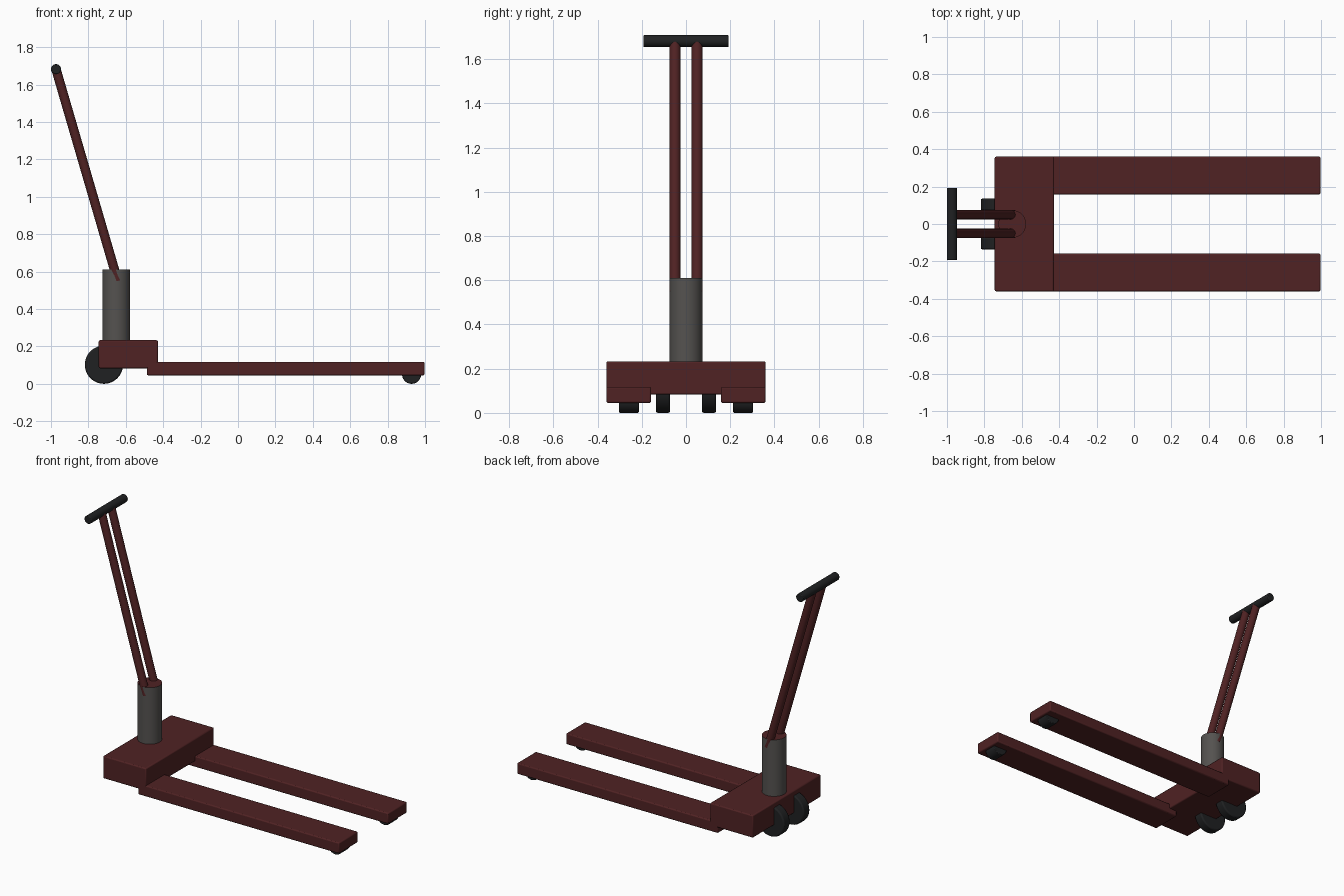
import bpy
import math
from mathutils import Vector

cube = bpy.data.objects.get("Cube")
if cube:
    bpy.data.objects.remove(cube, do_unlink=True)


def material(name, rgb):
    mat = bpy.data.materials.new(name)
    mat.use_nodes = True
    mat.diffuse_color = (*rgb, 1)
    mat.node_tree.nodes["Principled BSDF"].inputs["Base Color"].default_value = (*rgb, 1)
    return mat


RED = material("dark red paint", (0.08, 0.016, 0.017))
GREY = material("grey steel", (0.09, 0.085, 0.08))
BLACK = material("black rubber", (0.014, 0.015, 0.016))


def finish(obj, name, mat, bevel):
    obj.name = name
    obj.data.materials.append(mat)
    if bevel:
        mod = obj.modifiers.new("soft edges", "BEVEL")
        mod.width = bevel
        mod.segments = 2
        mod.limit_method = "ANGLE"
        mod.angle_limit = math.radians(40)
    bpy.ops.object.shade_smooth_by_angle(angle=math.radians(35))
    return obj


def box(name, low, high, mat, bevel=0.007):
    low, high = Vector(low), Vector(high)
    bpy.ops.mesh.primitive_cube_add(size=1, location=(low + high) / 2)
    obj = bpy.context.object
    obj.scale = high - low
    bpy.ops.object.transform_apply(location=False, rotation=False, scale=True)
    return finish(obj, name, mat, bevel)


def rod(name, start, end, radius, mat, bevel=0.0):
    start, end = Vector(start), Vector(end)
    axis = end - start
    bpy.ops.mesh.primitive_cylinder_add(vertices=48, radius=radius, depth=axis.length,
                                        location=(start + end) / 2)
    obj = bpy.context.object
    obj.rotation_euler = axis.to_track_quat("Z", "Y").to_euler()
    return finish(obj, name, mat, bevel)


# Chassis housing and pump column with a painted cap
box("housing", (-0.745, -0.36, 0.083), (-0.428, 0.36, 0.233), RED)
column = rod("pump_column", (-0.651, 0, 0.2), (-0.651, 0, 0.61), 0.074, GREY)
column.data.materials.append(RED)
for face in column.data.polygons:
    if face.normal.z > 0.9:
        face.material_index = 1

# Forks, wheels and handle bars, one of each per side
for side, label in ((1, "left"), (-1, "right")):
    y0, y1 = sorted((side * 0.158, side * 0.36))
    box(f"{label}_fork", (-0.487, y0, 0.045), (0.997, y1, 0.118), RED)
    rod(f"{label}_fork_roller", (0.928, side * 0.213, 0.051), (0.928, side * 0.303, 0.051),
        0.051, BLACK, 0.005)
    rod(f"{label}_steer_wheel", (-0.717, side * 0.072, 0.102), (-0.717, side * 0.136, 0.102),
        0.102, BLACK, 0.008)
    rod(f"{label}_handle_bar", (-0.643, side * 0.05, 0.55), (-0.973, side * 0.05, 1.682),
        0.025, RED)

# Cross grip
rod("grip", (-0.973, -0.193, 1.682), (-0.973, 0.193, 1.682), 0.027, BLACK, 0.005)
